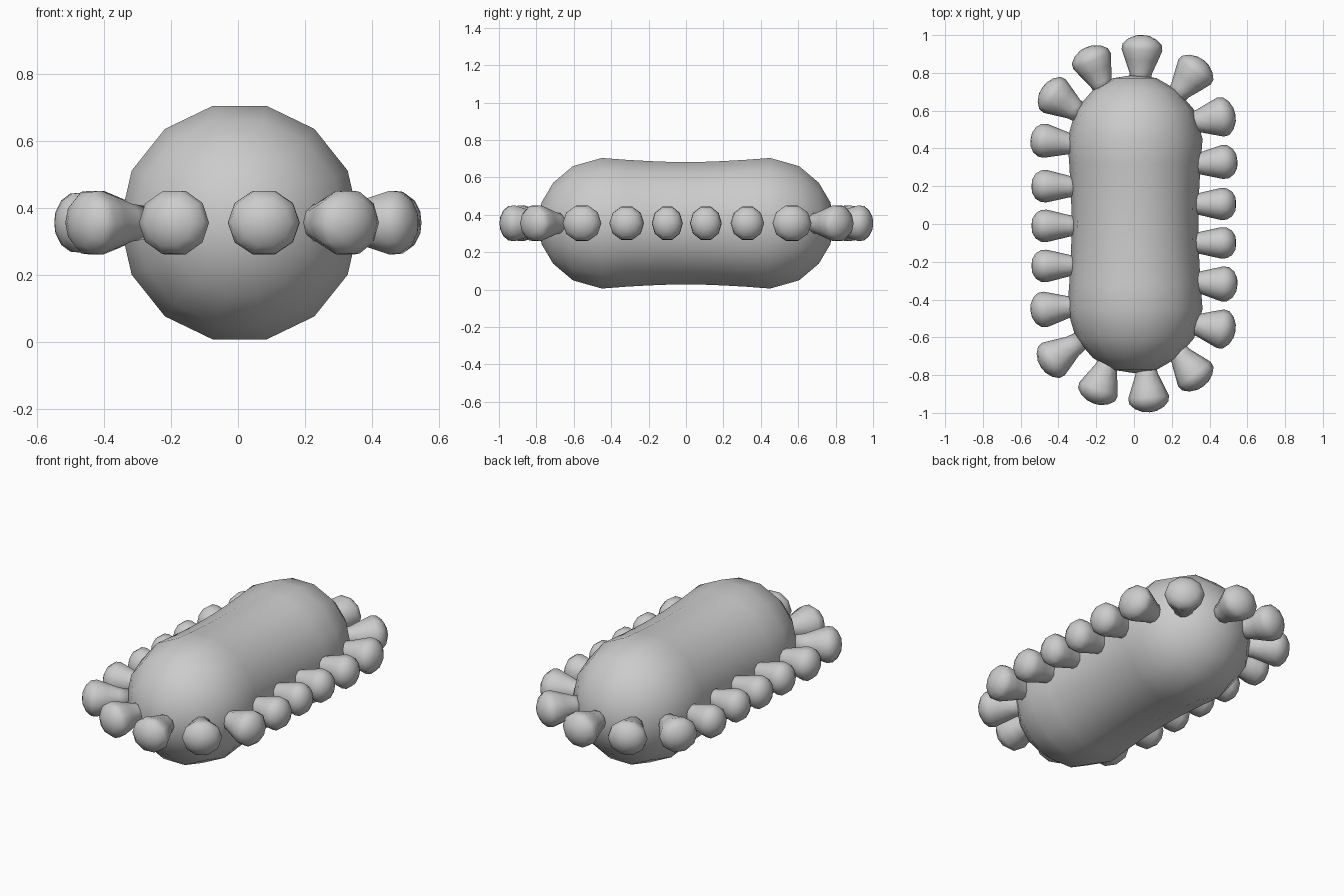
import bpy, bmesh, math
from mathutils import Matrix

cube = bpy.data.objects.get("Cube")
if cube:
    bpy.data.objects.remove(cube, do_unlink=True)

MID_Z = 0.355

grey = bpy.data.materials.new("plain grey")
grey.diffuse_color = (0.6, 0.6, 0.6, 1)
grey.use_nodes = True
grey.node_tree.nodes["Principled BSDF"].inputs["Base Color"].default_value = (0.6, 0.6, 0.6, 1)


def lathe(name, rings, sides, start=0.0):
    """Closed surface along local z; each ring is (z, x radius, y radius), radius 0 is a pole."""
    bm = bmesh.new()
    loops = []
    for z, rx, ry in rings:
        if rx == 0:
            loops.append([bm.verts.new((0, 0, z))] * sides)
        else:
            angles = [start + math.tau * i / sides for i in range(sides)]
            loops.append([bm.verts.new((rx * math.cos(a), ry * math.sin(a), z)) for a in angles])
    for lower, upper in zip(loops, loops[1:]):
        for i in range(sides):
            j = (i + 1) % sides
            corners = dict.fromkeys((lower[i], lower[j], upper[j], upper[i]))
            bm.faces.new(list(corners))
    bmesh.ops.recalc_face_normals(bm, faces=bm.faces[:])
    for face in bm.faces:
        face.smooth = True
    mesh = bpy.data.meshes.new(name)
    bm.to_mesh(mesh)
    bm.free()
    mesh.materials.append(grey)
    obj = bpy.data.objects.new(name, mesh)
    bpy.context.collection.objects.link(obj)
    return obj


# Capsule body with a slightly pinched waist, mirrored about its middle
half = [(0.0, 0.336), (0.1, 0.337), (0.2, 0.341), (0.32, 0.348), (0.45, 0.358),
        (0.605, 0.313), (0.71, 0.222), (0.772, 0.115), (0.79, 0.0)]
profile = [(-y, r) for y, r in reversed(half[1:])] + half
body = lathe("body", [(y, r, r) for y, r in profile], 14)
body.matrix_world = Matrix.Translation((0.005, 0, MID_Z)) @ Matrix.Rotation(-math.pi / 2, 4, 'X')

# Knob profile: distance along the stalk, share of the head radius gained over the base
BASE = 0.052
knob_profile = [(-0.17, 0.0), (-0.12, 0.15), (-0.055, 0.62), (0.0, 1.0),
                (0.03, 0.93), (0.058, 0.42)]


def knob(index, x, y, degrees, width):
    height = 0.094 if width < 0.1 else 0.1
    rings = [(-0.17, 0, 0)]
    rings += [(z, BASE + (width - BASE) * t, BASE + (height - BASE) * t) for z, t in knob_profile]
    rings += [(0.076, 0.036, 0.034), (0.08, 0, 0)]
    obj = lathe(f"knob_{index:02d}", rings, 10)
    # local z points outwards, local x lies flat, local y points up or down
    aim = Matrix.Rotation(math.radians(degrees - 90), 4, 'Z') @ Matrix.Rotation(-math.pi / 2, 4, 'X')
    obj.matrix_world = Matrix.Translation((x, y, MID_Z)) @ aim


# Ring of knobs around the body: x, y, outward direction, head radius
ring = [
    (-0.468, 0.44, 173, 0.090), (-0.463, 0.20, 179, 0.086), (-0.463, -0.01, 180, 0.086),
    (-0.463, -0.222, 181, 0.086), (-0.468, -0.452, 186, 0.094), (-0.426, -0.715, 214, 0.105),
    (-0.188, -0.875, 250, 0.108), (0.077, -0.917, 275, 0.108), (0.32, -0.795, 307, 0.108),
    (0.458, -0.555, 350, 0.104), (0.468, -0.317, 356, 0.093), (0.461, -0.10, 0, 0.083),
    (0.461, 0.106, 0, 0.085), (0.468, 0.328, 4, 0.090), (0.458, 0.566, 10, 0.105),
    (0.32, 0.804, 52, 0.108), (0.042, 0.921, 87, 0.108), (-0.222, 0.862, 113, 0.108),
    (-0.42, 0.677, 146, 0.106),
]
for number, spec in enumerate(ring, 1):
    knob(number, *spec)
